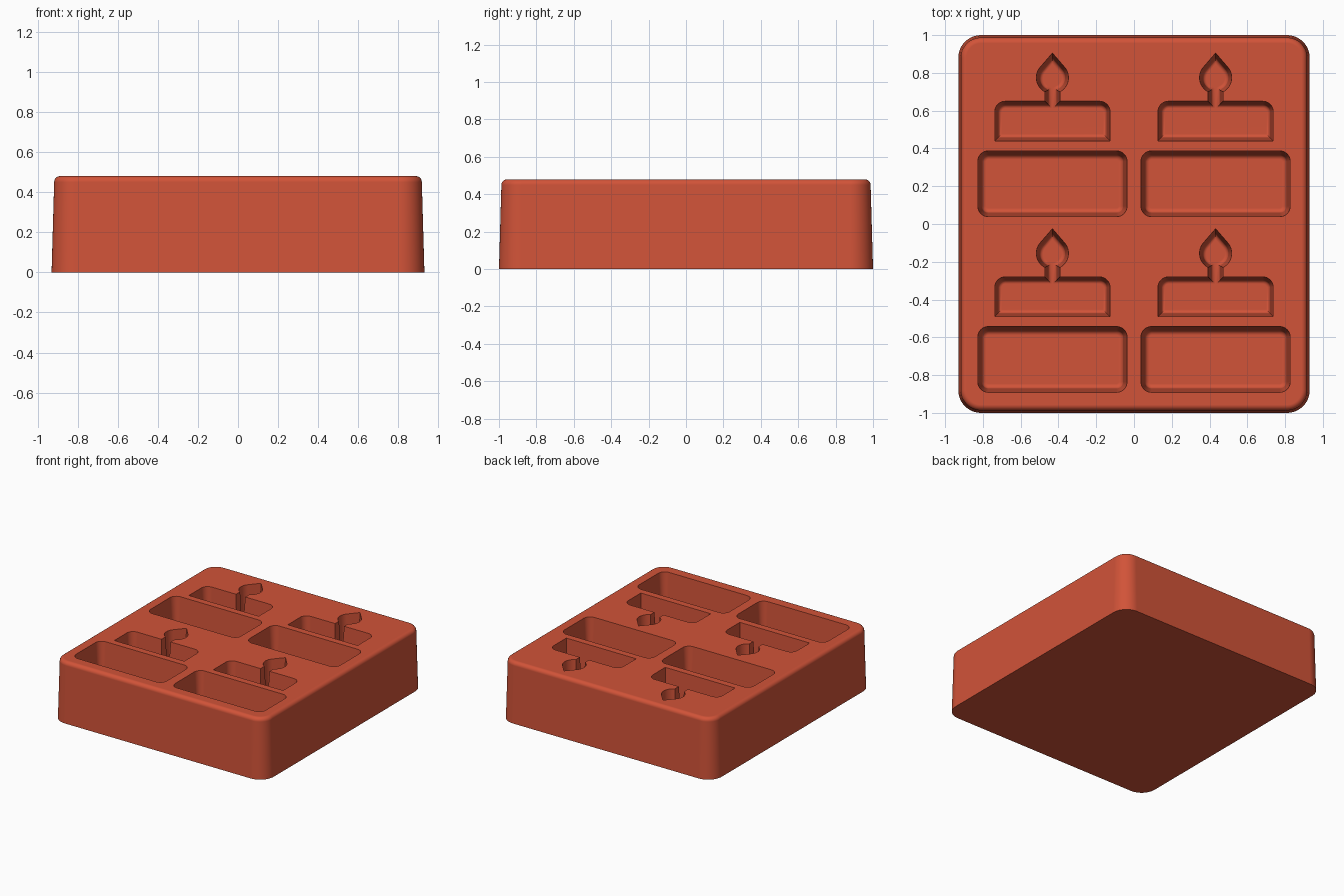
import bpy, bmesh, math
from mathutils import Vector

cube = bpy.data.objects.get("Cube")
if cube:
    bpy.data.objects.remove(cube, do_unlink=True)

HEIGHT = 0.48
DEPTH = 0.37
ROW_STEP = 0.93

red = bpy.data.materials.new("brick_red_silicone")
red.use_nodes = True
colour = (0.64, 0.087, 0.04, 1)
red.diffuse_color = colour
red.node_tree.nodes["Principled BSDF"].inputs["Base Color"].default_value = colour


def arc(cx, cy, r, start, end, steps):
    """Points along an arc, angles in degrees."""
    angles = [math.radians(start + (end - start) * i / steps) for i in range(steps + 1)]
    return [Vector((cx + r * math.cos(a), cy + r * math.sin(a))) for a in angles]


def rounded_rect(hx, hy, r, steps=8):
    pts = []
    for i, (sx, sy) in enumerate([(1, 1), (-1, 1), (-1, -1), (1, -1)]):
        pts += arc(sx * (hx - r), sy * (hy - r), r, 90 * i, 90 * i + 90, steps)
    return pts


def candle_cake():
    """Cake slab with a candle stem and a pointed flame, counter-clockwise."""
    half, low, high, r = 0.305, 0.44, 0.65, 0.055
    stem, flame_y, flame_r, tip = 0.04, 0.775, 0.085, 0.905
    under = math.degrees(math.asin(stem / flame_r))
    shoulder = math.degrees(math.asin(flame_r / (tip - flame_y)))
    right = [Vector((half, low))]
    right += arc(half - r, high - r, r, 0, 90, 8)
    right.append(Vector((stem, high)))
    right += arc(0, flame_y, flame_r, under - 90, shoulder, 14)
    left = [Vector((-p.x, p.y)) for p in reversed(right)]
    return right + [Vector((0, tip))] + left


def inset(pts, d):
    """Move a counter-clockwise outline inwards with mitred corners."""
    out = []
    for i, p in enumerate(pts):
        a = (p - pts[i - 1]).normalized()
        b = (pts[(i + 1) % len(pts)] - p).normalized()
        na, nb = Vector((-a.y, a.x)), Vector((-b.y, b.x))
        out.append(p + (na + nb) * (d / (1 + na.dot(nb))))
    return out


def loft(bm, outline, levels, offset=(0, 0)):
    """Closed solid through inset copies of an outline, given (inset, z)."""
    rings = []
    for d, z in levels:
        rings.append([bm.verts.new((p.x + offset[0], p.y + offset[1], z))
                      for p in inset(outline, d)])
    n = len(outline)
    for lower, upper in zip(rings, rings[1:]):
        for i in range(n):
            j = (i + 1) % n
            bm.faces.new((lower[i], lower[j], upper[j], upper[i]))
    bm.faces.new(reversed(rings[0]))
    bm.faces.new(rings[-1])


def make_object(name, bm):
    bmesh.ops.recalc_face_normals(bm, faces=bm.faces)
    mesh = bpy.data.meshes.new(name)
    bm.to_mesh(mesh)
    bm.free()
    mesh.materials.append(red)
    obj = bpy.data.objects.new(name, mesh)
    bpy.context.collection.objects.link(obj)
    return obj


def pocket_levels(draft, fillet, steps=5):
    """Drafted walls with a rounded floor edge, from floor to above the rim."""
    floor = HEIGHT - DEPTH
    levels = []
    for i in range(steps + 1):
        a = math.radians(90 * i / steps)
        levels.append((draft + fillet * (1 - math.sin(a)),
                       floor + fillet * (1 - math.cos(a))))
    return levels + [(0, HEIGHT), (0, HEIGHT + 0.05)]


# Block with drafted sides and a rounded top edge
bm = bmesh.new()
edge, slope = 0.03, 0.013
levels = [(0, 0)]
for i in range(7):
    a = math.radians(15 * i)
    levels.append((slope + edge * (1 - math.cos(a)), HEIGHT - edge + edge * math.sin(a)))
loft(bm, rounded_rect(0.93, 1.0, 0.12, 12), levels)
mould = make_object("mould_block", bm)

# Pockets: a plain bar and a candle cake, repeated two by two
bm = bmesh.new()
bar, cake = rounded_rect(0.395, 0.174, 0.055), candle_cake()
for x in (-0.432, 0.432):
    for row in range(2):
        shift = -ROW_STEP * row
        loft(bm, bar, pocket_levels(0.02, 0.025), (x, 0.213 + shift))
        loft(bm, cake, pocket_levels(0.017, 0.02), (x, shift))
cutter = make_object("pocket_cutter", bm)
cutter.hide_render = True

# Cut the pockets and shade
bpy.ops.object.select_all(action='DESELECT')
bpy.context.view_layer.objects.active = mould
mould.select_set(True)
cut = mould.modifiers.new("pockets", 'BOOLEAN')
cut.operation = 'DIFFERENCE'
cut.solver = 'EXACT'
cut.object = cutter
bpy.ops.object.modifier_apply(modifier=cut.name)
bpy.data.objects.remove(cutter, do_unlink=True)
bpy.ops.object.shade_smooth_by_angle(angle=math.radians(35))
weighted = mould.modifiers.new("even_shading", 'WEIGHTED_NORMAL')
weighted.keep_sharp = True
